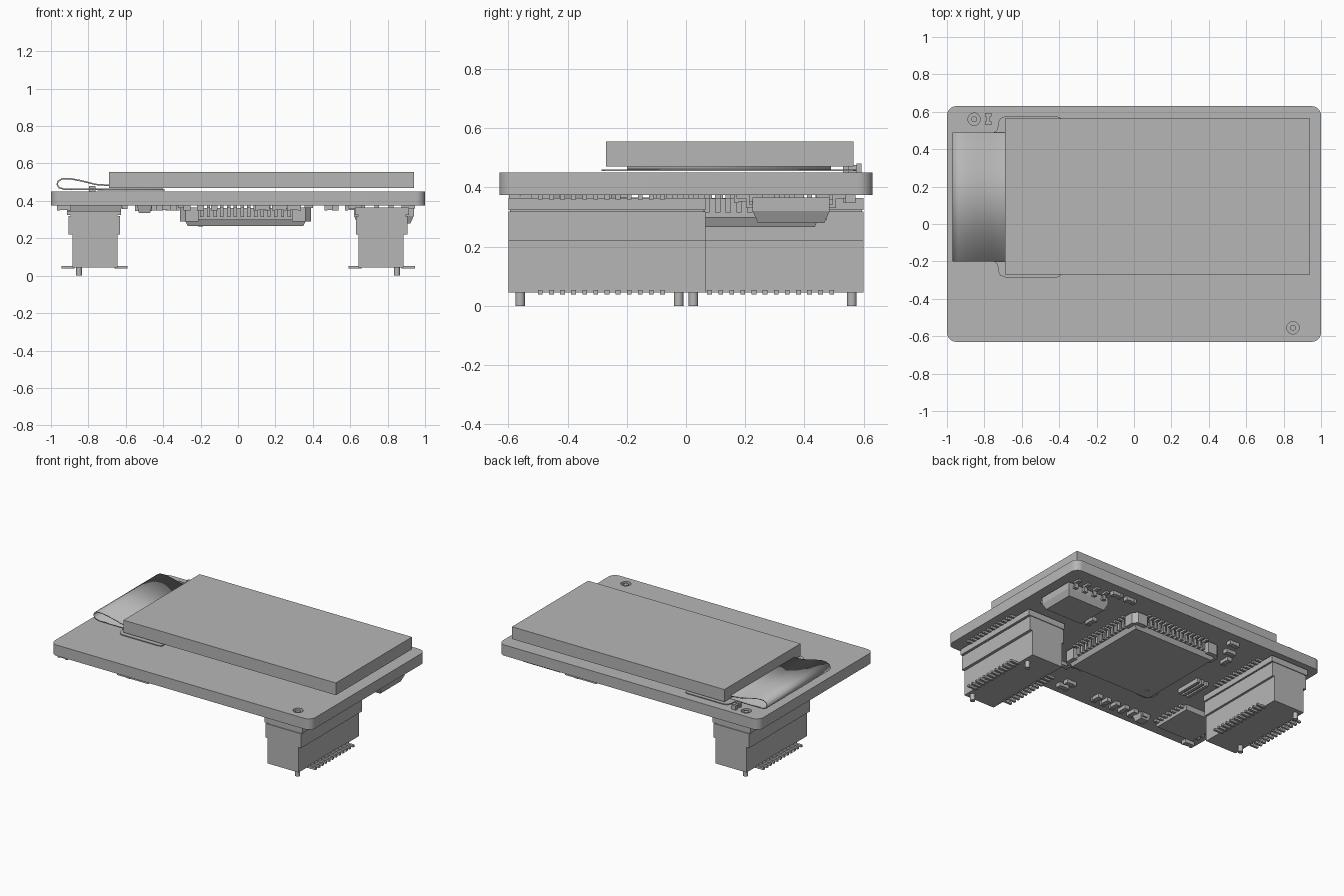
import bpy, bmesh, math
from mathutils import Matrix, Vector

cube = bpy.data.objects.get("Cube")
if cube:
    bpy.data.objects.remove(cube, do_unlink=True)

grey = bpy.data.materials.new("neutral_grey")
grey.use_nodes = True
grey.diffuse_color = (0.47, 0.47, 0.47, 1)
grey.node_tree.nodes["Principled BSDF"].inputs["Base Color"].default_value = grey.diffuse_color

BOTTOM = 0.375   # underside of the board
TOP = 0.45       # upper side of the board


def finish(name, bm, smooth=False):
    bmesh.ops.recalc_face_normals(bm, faces=bm.faces)
    me = bpy.data.meshes.new(name)
    bm.to_mesh(me)
    bm.free()
    me.materials.append(grey)
    ob = bpy.data.objects.new(name, me)
    bpy.context.collection.objects.link(ob)
    if smooth:
        bpy.ops.object.select_all(action="DESELECT")
        ob.select_set(True)
        bpy.context.view_layer.objects.active = ob
        bpy.ops.object.shade_smooth_by_angle()
    return ob


def box(bm, x0, x1, y0, y1, z0, z1, inset=0):
    """Box between limits; inset narrows the lower end."""
    made = bmesh.ops.create_cube(bm, size=1)["verts"]
    for v in made:
        low = v.co.z < 0
        v.co = ((x0 if v.co.x < 0 else x1), (y0 if v.co.y < 0 else y1), (z0 if low else z1))
        if low:
            v.co.x += inset if v.co.x == x0 or v.co.x < (x0 + x1) / 2 else -inset
            v.co.y += inset if v.co.y < (y0 + y1) / 2 else -inset
    return made


def cylinder(bm, x, y, z0, z1, r):
    return bmesh.ops.create_cone(bm, cap_ends=True, segments=24, radius1=r, radius2=r, depth=z1 - z0,
                                 matrix=Matrix.Translation((x, y, (z0 + z1) / 2)))["verts"]


def prism(bm, outline, axis, lo, hi):
    """Extrude a flat outline along y (outline in x, z) or z (outline in x, y)."""
    put = (lambda a, b: (a, lo, b)) if axis == "y" else (lambda a, b: (a, b, lo))
    face = bm.faces.new([bm.verts.new(put(a, b)) for a, b in outline])
    out = bmesh.ops.extrude_face_region(bm, geom=[face])["geom"]
    move = Vector((0, hi - lo, 0)) if axis == "y" else Vector((0, 0, hi - lo))
    bmesh.ops.translate(bm, vec=move, verts=[g for g in out if isinstance(g, bmesh.types.BMVert)])


# Circuit board with rounded corners and two recessed holes
bm = bmesh.new()
r = 0.05
outline = []
for i, (sx, sy) in enumerate(((1, 1), (-1, 1), (-1, -1), (1, -1))):
    for k in range(9):
        a = math.radians(90 * i + 90 * k / 8)
        outline.append((sx * (1 - r) + r * math.cos(a), sy * (0.63 - r) + r * math.sin(a)))
prism(bm, outline, "z", BOTTOM, TOP)
board = finish("circuit_board", bm, True)
HOLES = ((-0.855, 0.56), (0.85, -0.555))
bm = bmesh.new()
for x, y in HOLES:
    cylinder(bm, x, y, TOP - 0.03, TOP + 0.05, 0.033)
cutter = finish("hole_cutter", bm)
cutter.hide_render = True
cutter.hide_viewport = True
cut = board.modifiers.new("holes", "BOOLEAN")
cut.object = cutter
cut.solver = "EXACT"
bm = bmesh.new()
for x, y in HOLES:
    cylinder(bm, x, y, TOP - 0.035, TOP - 0.004, 0.016)
finish("hole_pegs", bm, True)

# Display panel, flex backing and the folded flex cable
bm = bmesh.new()
box(bm, -0.69, 0.94, -0.27, 0.565, 0.47, 0.555)
finish("display_panel", bm)

bm = bmesh.new()
mid = 0.145
half = [(-0.39, 0.42), (-0.41, 0.43), (-0.69, 0.43), (-0.715, 0.42), (-0.725, 0.4),
        (-0.73, 0.36), (-0.75, 0.345)]
prism(bm, [(x, mid + d) for x, d in half] + [(x, mid - d) for x, d in reversed(half)], "z", 0.455, 0.461)
finish("flex_backing", bm)

path = [(-0.6, 0.484), (-0.7, 0.484), (-0.76, 0.488), (-0.84, 0.508), (-0.9, 0.519), (-0.94, 0.518),
        (-0.962, 0.505), (-0.967, 0.488), (-0.957, 0.471), (-0.93, 0.463), (-0.85, 0.462), (-0.4, 0.462)]
bm = bmesh.new()
rows = [[bm.verts.new((x, y, z)) for x, z in path] for y in (-0.2, 0.49)]
for i in range(len(path) - 1):
    bm.faces.new((rows[0][i], rows[0][i + 1], rows[1][i + 1], rows[1][i]))
flex = finish("folded_flex_cable", bm, True)
solid = flex.modifiers.new("thickness", "SOLIDIFY")
solid.thickness = 0.008
solid.offset = 0

# Small two-ended part beside the flex
bm = bmesh.new()
box(bm, -0.79, -0.77, 0.54, 0.58, TOP, 0.475)
for y in (0.53, 0.575):
    box(bm, -0.797, -0.763, y, y + 0.018, TOP, 0.48)
finish("top_chip_part", bm)


# Pair of mated connectors, the second turned half a circle
def connector(name, turn):
    spin = Matrix.Rotation(turn, 3, "Z")

    def done(part, bm, smooth=False):
        bmesh.ops.rotate(bm, cent=(0, 0, 0), matrix=spin, verts=bm.verts)
        finish(name + part, bm, smooth)

    bm = bmesh.new()
    box(bm, 0.645, 0.885, -0.6, 0.065, 0.045, 0.22)
    box(bm, 0.63, 0.905, -0.6, 0.065, 0.22, 0.318)
    done("_lower_housing", bm)
    bm = bmesh.new()
    box(bm, 0.645, 0.895, -0.595, 0.06, 0.318, 0.324)
    box(bm, 0.625, 0.915, -0.6, 0.065, 0.324, 0.365)
    done("_upper_housing", bm)
    bm = bmesh.new()
    for i in range(12):
        y = -0.492 + 0.0375 * i
        for z0, z1 in ((0.039, 0.053), (0.36, BOTTOM)):
            box(bm, 0.59, 0.66, y - 0.008, y + 0.008, z0, z1)
            box(bm, 0.875, 0.945, y - 0.008, y + 0.008, z0, z1)
    done("_solder_pins", bm)
    bm = bmesh.new()
    for y in (-0.56, -0.025):
        cylinder(bm, 0.85, y, 0, 0.06, 0.016)
    done("_locating_pegs", bm, True)


connector("left_connector", 0)
connector("right_connector", math.pi)


# Bent lead running outward from a chip side, turned about the chip centre
def lead(bm, centre, along, reach, angle, z, width=0.009):
    made = box(bm, along - width, along + width, reach - 0.03, reach + 0.012, z, z + 0.012)
    made += box(bm, along - width, along + width, reach, reach + 0.012, z, 0.37)
    made += box(bm, along - width, along + width, reach, reach + 0.045, 0.362, BOTTOM)
    bmesh.ops.rotate(bm, cent=(0, 0, 0), matrix=Matrix.Rotation(angle, 3, "Z"), verts=made)
    bmesh.ops.translate(bm, vec=centre, verts=made)


# Main square chip with bumper corners and leads on four sides
cx, cy, h = 0.04, 0.125, 0.325
bm = bmesh.new()
box(bm, cx - h, cx + h, cy - h, cy + h, 0.267, 0.3, 0.015)
box(bm, cx - h + 0.03, cx + h - 0.03, cy - h + 0.03, cy + h - 0.03, 0.3, 0.362)
for sx in (-1, 1):
    for sy in (-1, 1):
        px, py = cx + sx * 0.3, cy + sy * 0.3
        c = 0.05
        # corner block with its outer corner cut off
        pts = [(-c, -c), (c, -c), (c, c - 0.03), (c - 0.03, c), (-c, c)]
        prism(bm, [(px + sx * a, py + sy * b) for a, b in pts], "z", 0.29, 0.366)
finish("main_chip_body", bm)
bm = bmesh.new()
cylinder(bm, cx - 0.24, cy - 0.24, 0.263, 0.268, 0.014)
finish("main_chip_dot", bm, True)
bm = bmesh.new()
for side in range(4):
    for i in range(14):
        lead(bm, (cx, cy, 0), -0.234 + 0.036 * i, h - 0.01, side * math.pi / 2, 0.315)
finish("main_chip_leads", bm)

# Corner chip with four leads on each long side
bm = bmesh.new()
box(bm, 0.62, 0.94, 0.225, 0.485, 0.28, 0.32, 0.018)
box(bm, 0.62, 0.94, 0.225, 0.485, 0.32, 0.366)
finish("corner_chip_body", bm)
bm = bmesh.new()
for side in range(2):
    for i in range(4):
        lead(bm, (0.78, 0.355, 0), -0.114 + 0.076 * i, 0.14, side * math.pi, 0.33, 0.013)
finish("corner_chip_leads", bm)

# Flat chip in the opposite corner
bm = bmesh.new()
box(bm, -0.92, -0.62, -0.53, -0.23, 0.343, BOTTOM, 0.008)
for i in range(7):
    for x in (-0.95, -0.62):
        y = -0.5 + 0.04 * i
        box(bm, x, x + 0.03, y - 0.009, y + 0.009, 0.358, BOTTOM)
finish("flat_chip", bm)

# Slim three-bar part between the chip and a connector
bm = bmesh.new()
for x in (-0.54, -0.505, -0.47):
    box(bm, x - 0.01, x + 0.01, -0.12, 0.07, 0.345, BOTTOM)
box(bm, -0.54, -0.47, -0.1, 0.05, 0.355, BOTTOM)
finish("bar_part", bm)

# Small two-terminal parts under the board
bm = bmesh.new()
spots = [(-0.127 - 0.073 * i, -0.515, 1) for i in range(6)]
spots += [(0.61, 0.555, 0), (0.5, 0.555, 0), (-0.35, 0.55, 0), (-0.4, 0.455, 0), (-0.45, 0.36, 1),
          (0.13, -0.54, 0), (0.12, -0.48, 0), (0.22, -0.29, 0), (0.3, -0.33, 0), (0.52, 0.2, 1),
          (-0.93, -0.58, 0)]
for x, y, upright in spots:
    a, b = (0.018, 0.035) if upright else (0.035, 0.018)
    box(bm, x - a * 0.9, x + a * 0.9, y - b * 0.9, y + b * 0.9, 0.352, BOTTOM)
    for s in (-1, 1):
        ex, ey = (x, y + s * 0.03) if upright else (x + s * 0.03, y)
        ca, cb = (a, 0.008) if upright else (0.008, b)
        box(bm, ex - ca, ex + ca, ey - cb, ey + cb, 0.348, BOTTOM)
box(bm, -0.54, -0.46, -0.56, -0.48, 0.335, BOTTOM, 0.01)
finish("small_board_parts", bm)
